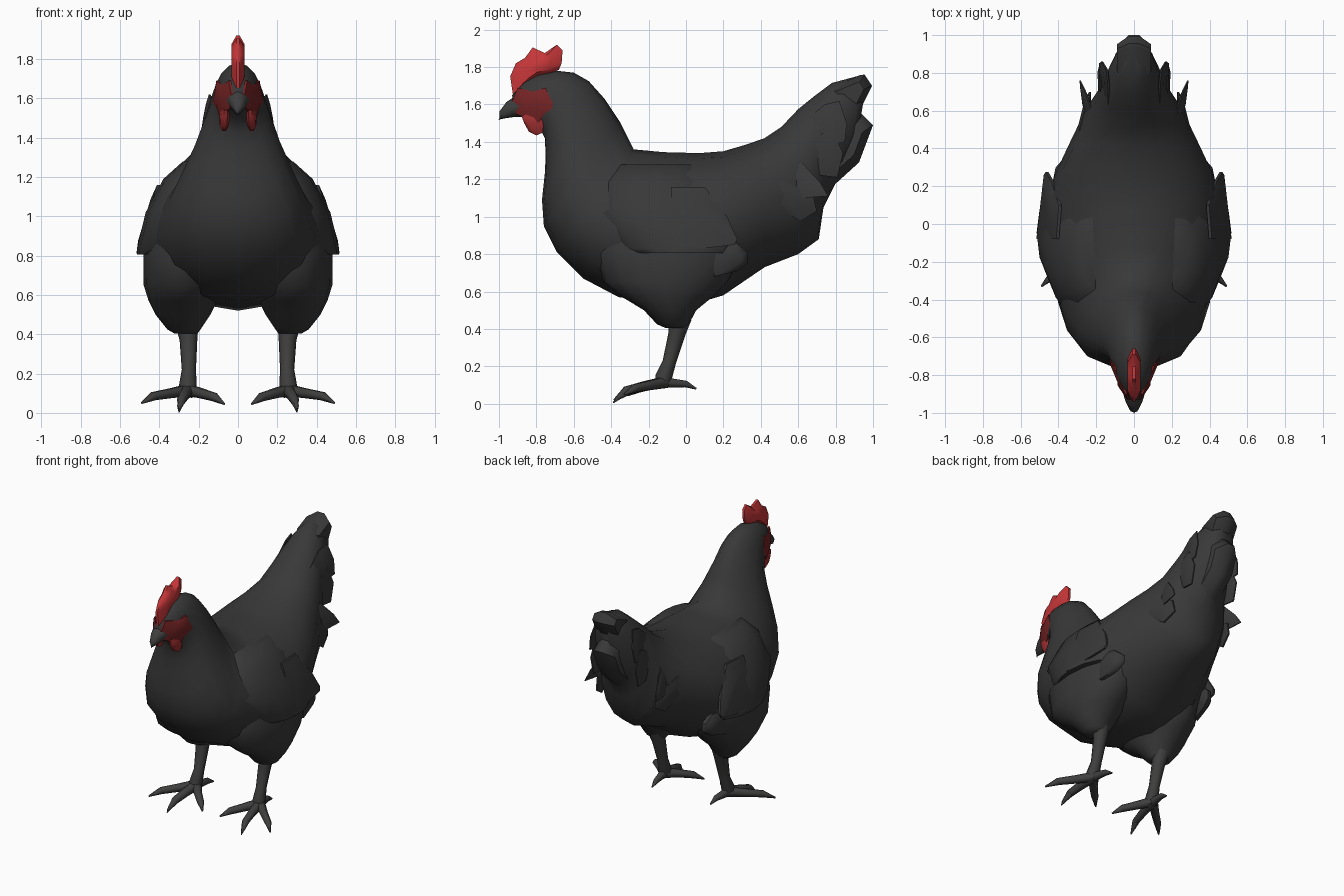
import bpy, bmesh, math
from mathutils import Vector


def material(name, color):
    m = bpy.data.materials.new(name)
    m.diffuse_color = (*color, 1)
    return m


PLUMAGE = material("charcoal plumage", (0.04, 0.04, 0.04))
HORN = material("grey horn", (0.05, 0.049, 0.048))
COMB = material("comb red", (0.56, 0.037, 0.04))
WATTLE = material("wattle red", (0.34, 0.028, 0.03))
FACE = material("face red", (0.18, 0.017, 0.018))


def finish(name, bm, mat, angle=45):
    bmesh.ops.recalc_face_normals(bm, faces=bm.faces)
    mesh = bpy.data.meshes.new(name)
    bm.to_mesh(mesh)
    bm.free()
    mesh.materials.append(mat)
    obj = bpy.data.objects.new(name, mesh)
    bpy.context.collection.objects.link(obj)
    bpy.ops.object.select_all(action='DESELECT')
    obj.select_set(True)
    bpy.context.view_layer.objects.active = obj
    bpy.ops.object.shade_smooth_by_angle(angle=math.radians(angle))


def loft(name, rings, mat, sides=12, angle=45):
    """Skin rings given as (centre, half axis, half axis, pear factor)."""
    bm = bmesh.new()
    loops = []
    for c, u, v, k in rings:
        angles = [2 * math.pi * i / sides for i in range(sides)]
        loops.append([bm.verts.new(c + u * math.cos(a) + v * math.sin(a) * (1 - k * math.cos(a)))
                      for a in angles])
    for a, b in zip(loops, loops[1:]):
        for i in range(sides):
            j = (i + 1) % sides
            bm.faces.new((a[i], a[j], b[j], b[i]))
    bm.faces.new(loops[0])
    bm.faces.new(loops[-1])
    finish(name, bm, mat, angle)


def stack(name, rows, side, mat):
    """Horizontal rings: z, centre x, centre y, radius x, radius y."""
    loft(name, [(Vector((side * x, y, z)), Vector((rx, 0, 0)), Vector((0, ry, 0)), 0)
                for z, x, y, rx, ry in rows], mat, 16, 60)


def tube(name, points, mat, side=1, sides=6):
    """Tapered tube through points x, y, z, radius."""
    ps = [Vector((side * p[0], p[1], p[2])) for p in points]
    rings = []
    for i, p in enumerate(ps):
        d = (ps[min(i + 1, len(ps) - 1)] - ps[max(i - 1, 0)]).normalized()
        ref = Vector((0, 1, 0)) if abs(d.z) > 0.8 else Vector((0, 0, 1))
        u = d.cross(ref).normalized()
        r = points[i][3]
        rings.append((p, u * r, d.cross(u) * r, 0))
    loft(name, rings, mat, sides, 60)


def plate(name, outline, mat, x0=0, slope=0, y0=0, half=0.02, side=1, edge=0.4, lean=0):
    """Side-profile outline with a domed middle; x follows y (slope) and z (lean)."""
    bm = bmesh.new()
    n = len(outline)
    cy = sum(p[0] for p in outline) / n
    cz = sum(p[1] for p in outline) / n

    def vert(y, z, off):
        return bm.verts.new((side * (x0 + slope * (y - y0) + lean * (z - cz) + off), y, z))
    layers = []
    for s in (-1, 1):
        rim = [vert(y, z, s * half * edge) for y, z in outline]
        mid = [vert(y * .6 + cy * .4, z * .6 + cz * .4, s * half) for y, z in outline]
        for i in range(n):
            j = (i + 1) % n
            bm.faces.new((rim[i], rim[j], mid[j], mid[i]))
        bm.faces.new(mid)
        layers.append(rim)
    a, b = layers
    for i in range(n):
        j = (i + 1) % n
        bm.faces.new((a[i], a[j], b[j], b[i]))
    finish(name, bm, mat, 50)


# Head, neck, body and tail: top y, top z, bottom y, bottom z, half width, pear factor
BODY = [
    (-.93, 1.65, -.92, 1.57, .03, 0), (-.87, 1.72, -.87, 1.53, .07, 0),
    (-.79, 1.76, -.79, 1.49, .10, 0), (-.69, 1.78, -.755, 1.42, .125, .05),
    (-.60, 1.77, -.75, 1.33, .145, .15), (-.52, 1.725, -.755, 1.23, .175, .25),
    (-.435, 1.63, -.77, 1.09, .22, .35), (-.355, 1.51, -.76, .95, .28, .35),
    (-.28, 1.36, -.69, .81, .35, .25), (-.12, 1.345, -.55, .67, .415, .12),
    (.07, 1.34, -.36, .57, .455, .05), (.2, 1.35, 0, .52, .465, .05),
    (.32, 1.385, .2, .58, .42, .05), (.42, 1.42, .42, .73, .345, .05),
    (.51, 1.48, .6, .80, .28, .05), (.60, 1.575, .71, .88, .225, 0),
    (.68, 1.64, .735, 1.05, .19, 0), (.78, 1.715, .80, 1.18, .15, 0),
    (.93, 1.755, .88, 1.28, .095, 0), (.965, 1.71, .905, 1.36, .045, 0),
]
rings = []
for ty, tz, by, bz, w, k in BODY:
    top, bottom = Vector((0, ty, tz)), Vector((0, by, bz))
    rings.append(((top + bottom) / 2, (top - bottom) / 2, Vector((w, 0, 0)), k))
loft("body", rings, PLUMAGE, 16, 60)

# Tail fan ends
plate("tail_upper_feather", [(.75, 1.68), (.93, 1.757), (.955, 1.76), (.995, 1.70), (.92, 1.55), (.78, 1.5)],
      PLUMAGE, half=.09, edge=.3)
plate("tail_lower_feather", [(.8, 1.55), (.92, 1.57), (1.0, 1.49), (.925, 1.29), (.76, 1.14), (.74, 1.3)],
      PLUMAGE, half=.09, edge=.3)

# Comb and beak
plate("comb", [(-.925, 1.65), (-.94, 1.75), (-.91, 1.82), (-.86, 1.85), (-.82, 1.905), (-.755, 1.875),
               (-.69, 1.92), (-.66, 1.89), (-.665, 1.82), (-.68, 1.785), (-.72, 1.77), (-.80, 1.75),
               (-.87, 1.70)], COMB, half=.034, edge=.25)
tube("beak", [(0, -.89, 1.59, .06), (0, -.94, 1.573, .045), (0, -.98, 1.545, .025), (0, -1.0, 1.517, .004)],
     HORN, 1, 8)

for s, label in ((-1, "right"), (1, "left")):
    # Bare face and wattles
    plate(label + "_face", [(-.93, 1.62), (-.90, 1.69), (-.82, 1.67), (-.75, 1.69), (-.73, 1.64),
                            (-.70, 1.58), (-.76, 1.545), (-.79, 1.50), (-.91, 1.55)],
          FACE, .1, .42, -.76, .02, s, .3)
    plate(label + "_wattle", [(-.88, 1.54), (-.79, 1.56), (-.76, 1.52), (-.765, 1.45), (-.80, 1.435),
                              (-.84, 1.455), (-.865, 1.50)], WATTLE, .07, .1, -.8, .022, s)

    # Folded wing and its trailing tip
    stack(label + "_wing", [(.805, .32, -.04, .195, .30), (.83, .32, -.05, .195, .33),
                            (1.02, .28, -.12, .19, .38), (1.19, .22, -.15, .16, .30),
                            (1.28, .15, -.15, .13, .22)], s, PLUMAGE)
    plate(label + "_wing_tip", [(-.08, .81), (.26, .85), (.275, .88), (.22, 1.0), (.1, 1.16), (-.08, 1.16)],
          PLUMAGE, .445, -.08, .1, .025, s, .3, -.3)

    # Thigh with rear tuft
    stack(label + "_thigh", [(.405, .265, -.06, .06, .05), (.425, .275, -.07, .085, .085),
                             (.50, .28, -.085, .14, .14), (.57, .28, -.10, .175, .24),
                             (.65, .275, -.11, .205, .33), (.82, .265, -.09, .215, .40),
                             (1.0, .24, -.08, .19, .36)], s, PLUMAGE)
    plate(label + "_thigh_tuft", [(.15, .68), (.28, .71), (.33, .75), (.33, .81), (.27, .86), (.15, .86)],
          PLUMAGE, .40, -.2, .2, .035, s)

    # Loose feathers along flank and tail sides
    plate(label + "_flank_feather", [(.40, 1.10), (.51, 1.04), (.61, .975), (.70, 1.03), (.68, 1.12), (.5, 1.2)],
          PLUMAGE, .27, -.25, .55, .018, s, .3)
    plate(label + "_low_tail_feather", [(.50, 1.22), (.62, 1.10), (.76, 1.11), (.72, 1.18), (.62, 1.29)],
          PLUMAGE, .25, .15, .62, .012, s, .3, -.2)
    plate(label + "_mid_tail_feather", [(.6, 1.38), (.72, 1.22), (.81, 1.21), (.84, 1.34), (.78, 1.47)],
          PLUMAGE, .175, .04, .72, .015, s, .3)
    plate(label + "_high_tail_feather", [(.62, 1.5), (.74, 1.38), (.85, 1.40), (.86, 1.5), (.82, 1.62), (.74, 1.6)],
          PLUMAGE, .15, .15, .74, .015, s, .3, -.15)

    # Shank and toes
    tube(label + "_shank", [(.26, -.03, .46, .06), (.252, -.05, .37, .045), (.25, -.09, .22, .036),
                            (.255, -.12, .14, .045), (.255, -.125, .09, .035)], HORN, s, 8)
    toes = {"middle_toe": [(.255, -.11, .115, .036), (.27, -.22, .095, .03), (.285, -.32, .07, .026),
                           (.30, -.385, .02, .005)],
            "outer_toe": [(.255, -.11, .115, .034), (.34, -.19, .10, .028), (.43, -.27, .085, .024),
                          (.49, -.33, .05, .005)],
            "inner_toe": [(.255, -.11, .115, .034), (.19, -.19, .10, .028), (.12, -.26, .08, .024),
                          (.07, -.31, .045, .005)],
            "back_toe": [(.255, -.13, .115, .034), (.25, -.06, .11, .026), (.24, 0, .105, .02),
                         (.235, .055, .08, .005)]}
    for toe, path in toes.items():
        tube(label + "_" + toe, path, HORN, s)
    # Middle claw
    tube(label + "_claw", [(.285, -.31, .065, .022), (.295, -.36, .035, .015), (.30, -.39, .004, .003)], HORN, s)
